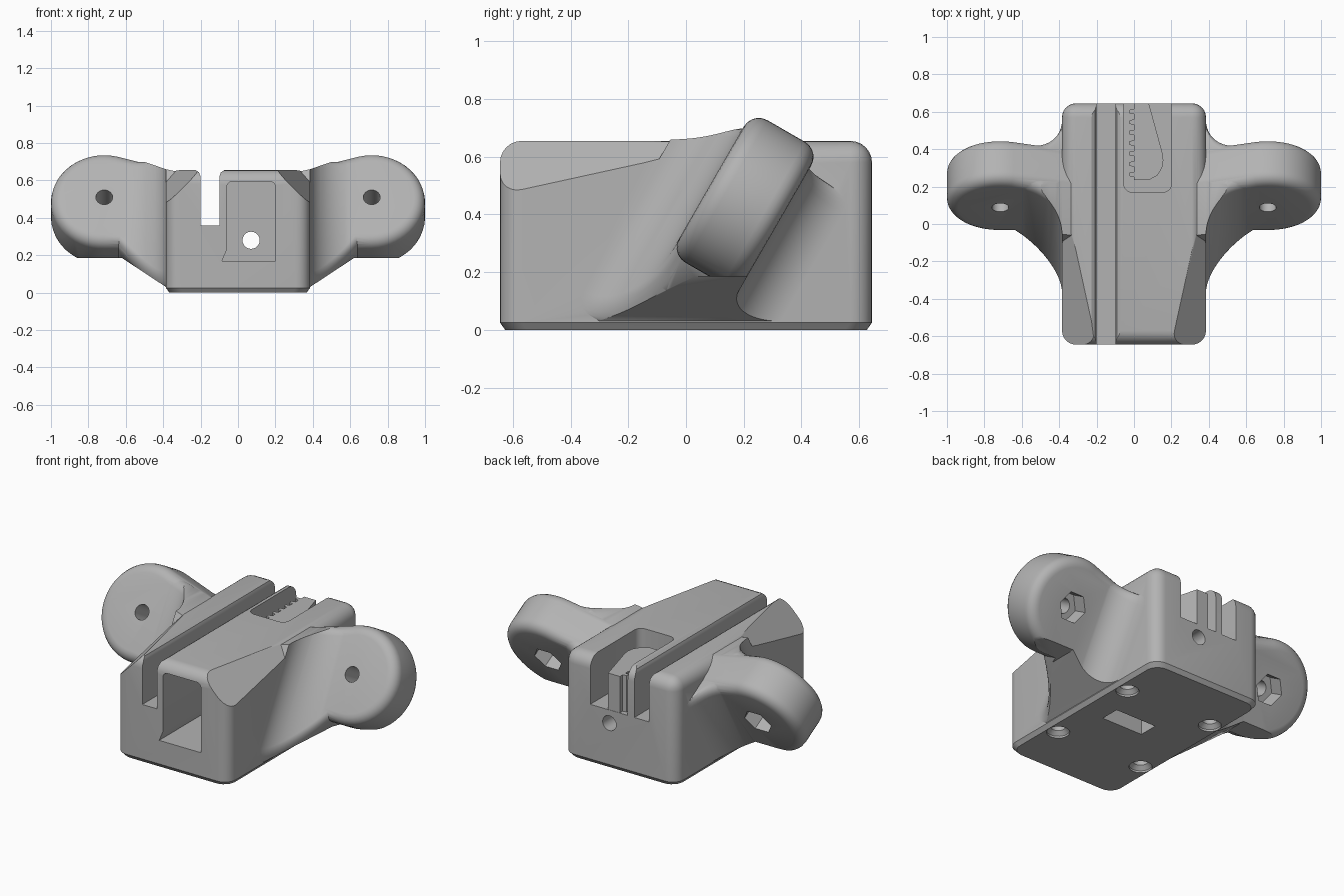
import bpy, bmesh
from math import sin, cos, pi, sqrt, radians, copysign
from mathutils import Vector

if "Cube" in bpy.data.objects:
    bpy.data.objects.remove(bpy.data.objects["Cube"])

grey = bpy.data.materials.new("plain_grey")
grey.use_nodes = True
GREY = (0.45, 0.45, 0.45, 1)
grey.diffuse_color = GREY
grey.node_tree.nodes["Principled BSDF"].inputs["Base Color"].default_value = GREY


def finish(bm, name):
    bmesh.ops.recalc_face_normals(bm, faces=bm.faces)
    mesh = bpy.data.meshes.new(name)
    bm.to_mesh(mesh)
    bm.free()
    mesh.materials.append(grey)
    obj = bpy.data.objects.new(name, mesh)
    bpy.context.collection.objects.link(obj)
    return obj


def loft(name, rings, bevel=0):
    """Skin a list of equal rings of points and cap both ends."""
    bm = bmesh.new()
    rows = [[bm.verts.new(p) for p in ring] for ring in rings]
    count = len(rows[0])
    for a, b in zip(rows, rows[1:]):
        for i in range(count):
            j = (i + 1) % count
            bm.faces.new((a[i], a[j], b[j], b[i]))
    caps = [bm.faces.new(rows[0]), bm.faces.new(rows[-1])]
    bmesh.ops.recalc_face_normals(bm, faces=bm.faces)
    if bevel:
        edges = [e for f in caps for e in f.edges]
        bmesh.ops.bevel(bm, geom=edges, offset=bevel, segments=5,
                        profile=0.5, affect='EDGES')
    return finish(bm, name)


def prism(name, outline, place, start, end, bevel=0):
    return loft(name, [[place(p, q, t) for p, q in outline] for t in (start, end)], bevel)


def circle(x, y, r, n=24, a0=0, a1=2 * pi):
    full = abs(a1 - a0) > 6.28
    steps = n if full else n - 1
    return [(x + r * cos(a0 + (a1 - a0) * i / steps),
             y + r * sin(a0 + (a1 - a0) * i / steps)) for i in range(n)]


def along_y(p, q, t):
    return Vector((p, t, q))


def along_z(p, q, t):
    return Vector((p, q, t))


def boolean(target, tool, operation='DIFFERENCE'):
    mod = target.modifiers.new("boolean", 'BOOLEAN')
    mod.operation = operation
    mod.solver = 'EXACT'
    mod.object = tool
    bpy.context.view_layer.update()
    bpy.context.view_layer.objects.active = target
    bpy.ops.object.modifier_apply(modifier=mod.name)
    bpy.data.objects.remove(tool)


# Body block with rounded sides and top, chamfered foot
W, D, H = 0.385, 0.645, 0.655
bm = bmesh.new()
bmesh.ops.create_cube(bm, size=1)
for v in bm.verts:
    v.co = (v.co.x * 2 * W, v.co.y * 2 * D, (v.co.z + 0.5) * H)
upper = [e for e in bm.edges if max(v.co.z for v in e.verts) > 0.1]
bmesh.ops.bevel(bm, geom=upper, offset=0.075, segments=6, profile=0.5, affect='EDGES')
bmesh.ops.bisect_plane(bm, geom=bm.verts[:] + bm.edges[:] + bm.faces[:],
                       plane_co=(0, 0, 0.025), plane_no=(0, 0, 1))
for v in bm.verts:
    if v.co.z < 0.001:
        v.co.x -= copysign(0.018, v.co.x)
        v.co.y -= copysign(0.018, v.co.y)
body = finish(bm, "carriage_body")

# Tapering facets on the front shoulders
for side in (1, -1):
    a = Vector((side * 0.2, -D, H))
    b = Vector((side * W, -D, 0.47))
    c = Vector((side * W, 0.2, H))
    normal = (b - a).cross(c - a).normalized()
    normal *= copysign(1, normal.z)
    mid = (a + b + c) / 3
    tri = [mid + (p - mid) * 3 for p in (a, b, c)]
    boolean(body, loft("shoulder_cutter", [tri, [p + normal for p in tri]]))

# Tilted arms: u runs sideways, v up the slab, n through its thickness
HUB, R, THICK, ROUND = 0.715, 0.285, 0.27, 0.06


def top_edge(x):
    return 0.2 + 0.26 * (x - W)


def low_edge(x):
    return -R - max(0, 0.64 - x) * 1.28


def flare(x, reach, size):
    t = min(1, max(0, (W + reach - x) / reach))
    return size * (1 - sqrt(1 - t * t))


def section(x, place):
    """Rounded rectangle across the arm, widening towards the body."""
    n0 = 0.002 - flare(x, 0.24, 0.2)
    n1 = THICK - 0.002 + flare(x, 0.17, 0.18)
    v0, v1 = low_edge(x) + 0.002, top_edge(x) - 0.002
    ring = []
    for n, v, quarter in ((n1, v1, 0), (n0, v1, 1), (n0, v0, 2), (n1, v0, 3)):
        cn = n + (ROUND if n == n0 else -ROUND)
        cv = v + (ROUND if v == v0 else -ROUND)
        for q, p in circle(cn, cv, ROUND, 6, quarter * pi / 2, (quarter + 1) * pi / 2):
            ring.append(place(x, p, q))
    return ring


for side in (1, -1):
    def tilted(u, v, n):
        return Vector((side * u, 0.088 + 0.5 * v + 0.866 * n, 0.51 + 0.866 * v - 0.5 * n))

    def sideways(p, q, t):
        return Vector((side * p, t, q))

    outline = [(0.3, low_edge(0.3)), (0.64, -R)]
    outline += circle(HUB, 0, R, 30, -pi / 2, radians(104))
    outline += [(0.3, top_edge(0.3))]
    arm = prism("arm", outline, tilted, 0, THICK, ROUND)
    reach = 0.24
    stations = [0.3] + [W + reach * (1 - cos(i * pi / 28)) for i in range(15)] + [0.64]
    boolean(arm, loft("arm_flare", [section(x, tilted) for x in stations]), 'UNION')
    clip = [(0.25, 0.03), (W, 0.03), (0.62, 0.185), (1.2, 0.185),
            (1.2, 0.78), (0.74, 0.78), (W, 0.66), (0.25, 0.63)]
    boolean(arm, prism("arm_clip", clip, sideways, -1, 1.2), 'INTERSECT')
    boolean(body, arm, 'UNION')

    # Bolt hole with a hexagonal nut recess behind
    boolean(body, prism("bolt_cutter", circle(HUB, 0, 0.045), tilted, -0.2, 0.5))
    boolean(body, prism("nut_cutter", circle(HUB, 0, 0.09, 6), tilted, THICK - 0.1, 0.5))

# Long belt slot with eased top edges
slot = [(-0.2, 0.36), (-0.1, 0.36), (-0.1, 0.62), (-0.092, 0.643), (-0.07, 0.657),
        (-0.07, 0.8), (-0.23, 0.8), (-0.23, 0.657), (-0.208, 0.643), (-0.2, 0.62)]
boolean(body, prism("slot_cutter", slot, along_y, -1, 1))

# Front pocket
pocket = [(-0.085, 0.17), (0.2, 0.17)]
pocket += circle(0.17, 0.565, 0.03, 6, 0, pi / 2)
pocket += circle(-0.03, 0.565, 0.03, 6, pi / 2, pi)
pocket += [(-0.06, 0.23)]
boolean(body, prism("front_pocket_cutter", pocket, along_y, -1, -0.12))

# Rear clamp pocket, open at the top and back
pocket = [(0.2, 0.9), (-0.055, 0.9)]
pocket += circle(-0.01, 0.215, 0.045, 6, pi, 1.5 * pi)
pocket += circle(0.155, 0.215, 0.045, 6, 1.5 * pi, 2 * pi)
boolean(body, prism("rear_pocket_cutter", pocket, along_z, 0.361, 1))

# Tension screw bore and nut trap from below
boolean(body, prism("screw_cutter", circle(0.07, 0.28, 0.046), along_y, -0.3, 1))
trap = [(-0.07, -0.02), (0.21, -0.02), (0.21, 0.1), (-0.07, 0.1)]
boolean(body, prism("nut_trap_cutter", trap, along_z, -0.1, 0.38))

# Countersunk holes in the base
for x in (-0.3, 0.3):
    for y in (-0.3, 0.3):
        rings = [[Vector((px, py, z)) for px, py in circle(x, y, r)]
                 for z, r in ((-0.02, 0.065), (0.012, 0.065), (0.035, 0.042), (0.16, 0.042))]
        boolean(body, loft("base_hole_cutter", rings))

# Toothed teardrop that grips the belt
drop = [(0, 0.235), (0.08, 0.235), (0.125, 0.26), (0.15, 0.3), (0.157, 0.34),
        (0.152, 0.38), (0.08, 0.643), (0, 0.643)]
for i in range(7):
    y = 0.615 - i * 0.056
    drop += [(0, y), (-0.022, y - 0.003), (-0.028, y - 0.014), (-0.022, y - 0.025), (0, y - 0.028)]
clamp = prism("belt_clamp", drop, along_z, 0.34, 0.585)

for obj in (body, clamp):
    bpy.ops.object.select_all(action='DESELECT')
    obj.select_set(True)
    bpy.context.view_layer.objects.active = obj
    bpy.ops.object.shade_smooth_by_angle(angle=radians(30))
